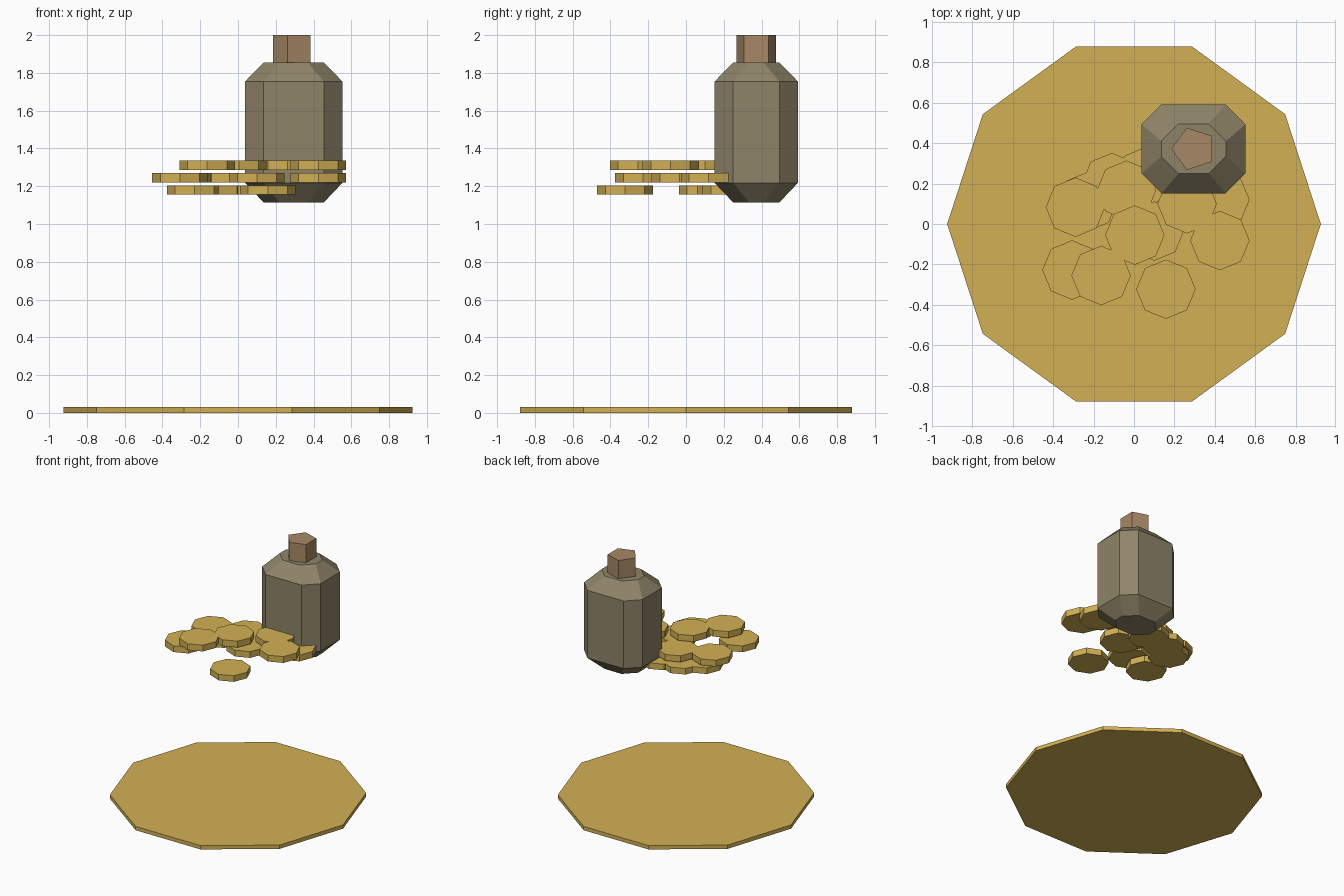
import bpy, bmesh, math

if "Cube" in bpy.data.objects:
    bpy.data.objects.remove(bpy.data.objects["Cube"])


def material(name, r, g, b):
    lin = [((c / 255 + 0.055) / 1.055) ** 2.4 for c in (r, g, b)]
    m = bpy.data.materials.new(name)
    m.diffuse_color = (*lin, 1)
    m.use_nodes = True
    m.node_tree.nodes["Principled BSDF"].inputs["Base Color"].default_value = m.diffuse_color
    return m


gold = material("gold", 210, 176, 84)
clay = material("grey_brown", 143, 132, 104)
cork = material("cork_brown", 167, 137, 102)


def loft(name, rings, mat):
    """Solid through a stack of rings, each a list of 3D points."""
    bm = bmesh.new()
    vs = [[bm.verts.new(p) for p in ring] for ring in rings]
    n = len(vs[0])
    for lo, hi in zip(vs, vs[1:]):
        for i in range(n):
            j = (i + 1) % n
            bm.faces.new((lo[i], lo[j], hi[j], hi[i]))
    bm.faces.new(vs[0][::-1])
    bm.faces.new(vs[-1])
    me = bpy.data.meshes.new(name)
    bm.to_mesh(me)
    bm.free()
    me.materials.append(mat)
    ob = bpy.data.objects.new(name, me)
    bpy.context.collection.objects.link(ob)
    return ob


def prism(name, x, y, z0, z1, radius, sides, mat, turn=0.0):
    def ring(z):
        return [(x + radius * math.cos(turn + math.tau * i / sides),
                 y + radius * math.sin(turn + math.tau * i / sides), z)
                for i in range(sides)]
    return loft(name, [ring(z0), ring(z1)], mat)


def cut_rect(x, y, hx, hy, cut, z):
    """Rectangle with its four corners cut off."""
    a, b = hx - cut, hy - cut
    pts = [(hx, -b), (hx, b), (a, hy), (-a, hy),
           (-hx, b), (-hx, -b), (-a, -hy), (a, -hy)]
    return [(x + px, y + py, z) for px, py in pts]


# Base disc
prism("base_disc", 0, 0, 0, 0.03, 0.925, 10, gold)

# Bottle body with tapered shoulder and foot
BX, BY = 0.295, 0.372
body = [(0.16, 0.123, 0.085, 1.115), (0.257, 0.22, 0.098, 1.217),
        (0.257, 0.22, 0.098, 1.755), (0.16, 0.123, 0.085, 1.855)]
loft("bottle_body", [cut_rect(BX, BY, *r) for r in body], clay)

# Bottle stopper
prism("bottle_stopper", BX, BY, 1.85, 2.0, 0.11, 5, cork, math.radians(36))

# Loose coins in three layers
layers = [
    ("low", 1.155, 1.203, [(0.158, -0.323), (-0.23, 0.11), (-0.11, 0.205), (0.06, 0.235)]),
    ("middle", 1.22, 1.27, [(-0.29, 0.083), (-0.307, -0.228), (0.425, 0.12),
                            (0.1, -0.035), (-0.037, 0.167)]),
    ("top", 1.285, 1.335, [(-0.163, -0.255), (0.004, -0.055), (0.425, -0.082), (0.263, 0.1)]),
]
for label, z0, z1, spots in layers:
    for i, (x, y) in enumerate(spots):
        prism(f"coin_{label}_{i + 1}", x, y, z0, z1, 0.147, 8, gold)
